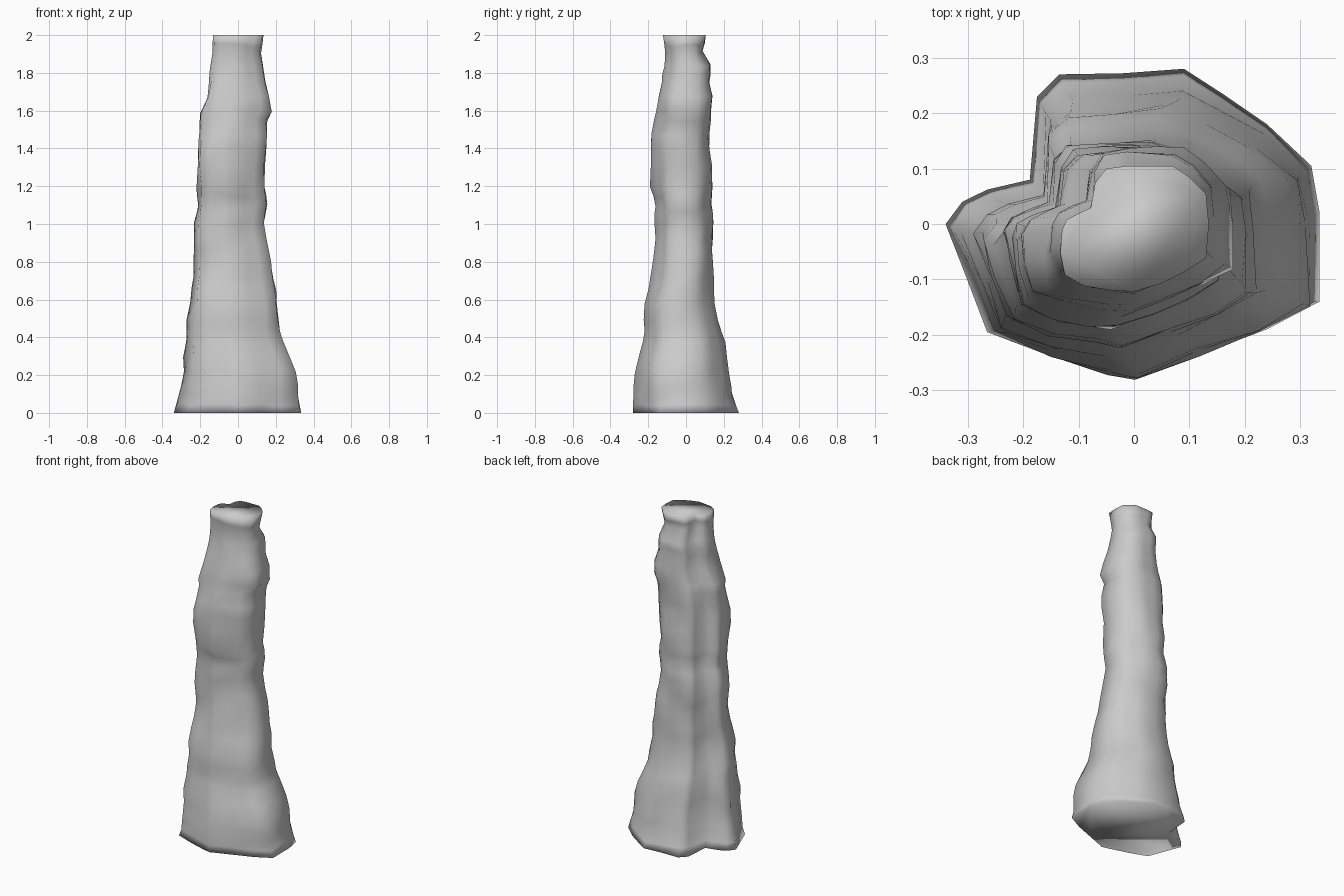
import bpy, bmesh, random
from mathutils import Vector, noise

if "Cube" in bpy.data.objects:
    bpy.data.objects.remove(bpy.data.objects["Cube"])

random.seed(4)

# Outlines of base and tip, anticlockwise, with the groove at back left
BASE = [(.335, .02), (.32, .105), (.24, .18), (.16, .235), (.09, .28), (-.02, .272),
        (-.135, .27), (-.175, .23), (-.188, .08), (-.265, .062), (-.31, .04), (-.34, 0),
        (-.305, -.09), (-.265, -.195), (-.16, -.235), (-.05, -.268), (0, -.28),
        (.12, -.235), (.24, -.19), (.335, -.14)]
TIP = [(.135, .0), (.13, .055), (.10, .085), (.07, .105), (.03, .105), (-.01, .105),
       (-.05, .1), (-.07, .075), (-.078, .03), (-.10, .02), (-.122, .008), (-.13, -.01),
       (-.133, -.05), (-.125, -.09), (-.09, -.11), (-.04, -.118), (.0, -.12),
       (.05, -.105), (.09, -.085), (.13, -.06)]

# Silhouette: height, left, right, front, back
PROFILE = [(0, -.34, .335, -.28, .28), (.1, -.315, .32, -.28, .25), (.22, -.292, .307, -.27, .23),
           (.38, -.282, .24, -.232, .205), (.43, -.28, .222, -.23, .19), (.58, -.253, .21, -.222, .15),
           (.66, -.246, .202, -.195, .145), (.8, -.236, .18, -.167, .145), (.92, -.235, .15, -.165, .148),
           (1.0, -.235, .14, -.162, .145), (1.1, -.22, .148, -.162, .13), (1.2, -.22, .142, -.185, .142),
           (1.4, -.218, .152, -.187, .13), (1.54, -.202, .155, -.168, .136), (1.59, -.2, .188, -.162, .136),
           (1.67, -.165, .172, -.148, .14), (1.75, -.15, .15, -.13, .125), (1.84, -.137, .135, -.112, .126),
           (1.91, -.13, .12, -.112, .09), (2.0, -.133, .135, -.122, .105)]


def unit(outline):
    """Scale an outline to fill the square from 0 to 1."""
    xs, ys = zip(*outline)
    return [((x - min(xs)) / (max(xs) - min(xs)), (y - min(ys)) / (max(ys) - min(ys)))
            for x, y in outline]


def silhouette(z):
    for a, b in zip(PROFILE, PROFILE[1:]):
        if z <= b[0]:
            t = (z - a[0]) / (b[0] - a[0])
            return [p + (q - p) * t for p, q in zip(a[1:], b[1:])]


# Ring heights: each profile level plus uneven steps between
levels = []
for a, b in zip(PROFILE, PROFILE[1:]):
    levels.append(a[0])
    if b[0] - a[0] > .09:
        levels.append(a[0] + (b[0] - a[0]) * random.uniform(.4, .6))
levels.append(2.0)

base, tip = unit(BASE), unit(TIP)
bm = bmesh.new()
rings = []
for z in levels:
    left, right, front, back = silhouette(z)
    t = z / 2
    inside = 0 < z < 2
    ring = []
    for (bx, by), (tx, ty) in zip(base, tip):
        x = left + (right - left) * (bx + (tx - bx) * t)
        y = front + (back - front) * (by + (ty - by) * t)
        p = Vector((x, y, z))
        if inside:
            # chipped rock relief
            n = noise.noise(Vector((x * 9, y * 9, z * 8)))
            p += Vector((x, y, 0)).normalized() * (n * .016 - .002)
            p.z += .022 * noise.noise(Vector((x * 7 + 5, y * 7, z * 3)))
        ring.append(bm.verts.new(p))
    rings.append(ring)

# Walls and end caps
count = len(base)
for lo, hi in zip(rings, rings[1:]):
    for i in range(count):
        j = (i + 1) % count
        bm.faces.new((lo[i], lo[j], hi[j], hi[i]))
bm.faces.new(rings[0][::-1])
bm.faces.new(rings[-1])
bmesh.ops.recalc_face_normals(bm, faces=bm.faces)

mesh = bpy.data.meshes.new("rock_column")
bm.to_mesh(mesh)
bm.free()
column = bpy.data.objects.new("rock_column", mesh)
bpy.context.collection.objects.link(column)
for poly in mesh.polygons:
    poly.use_smooth = True
